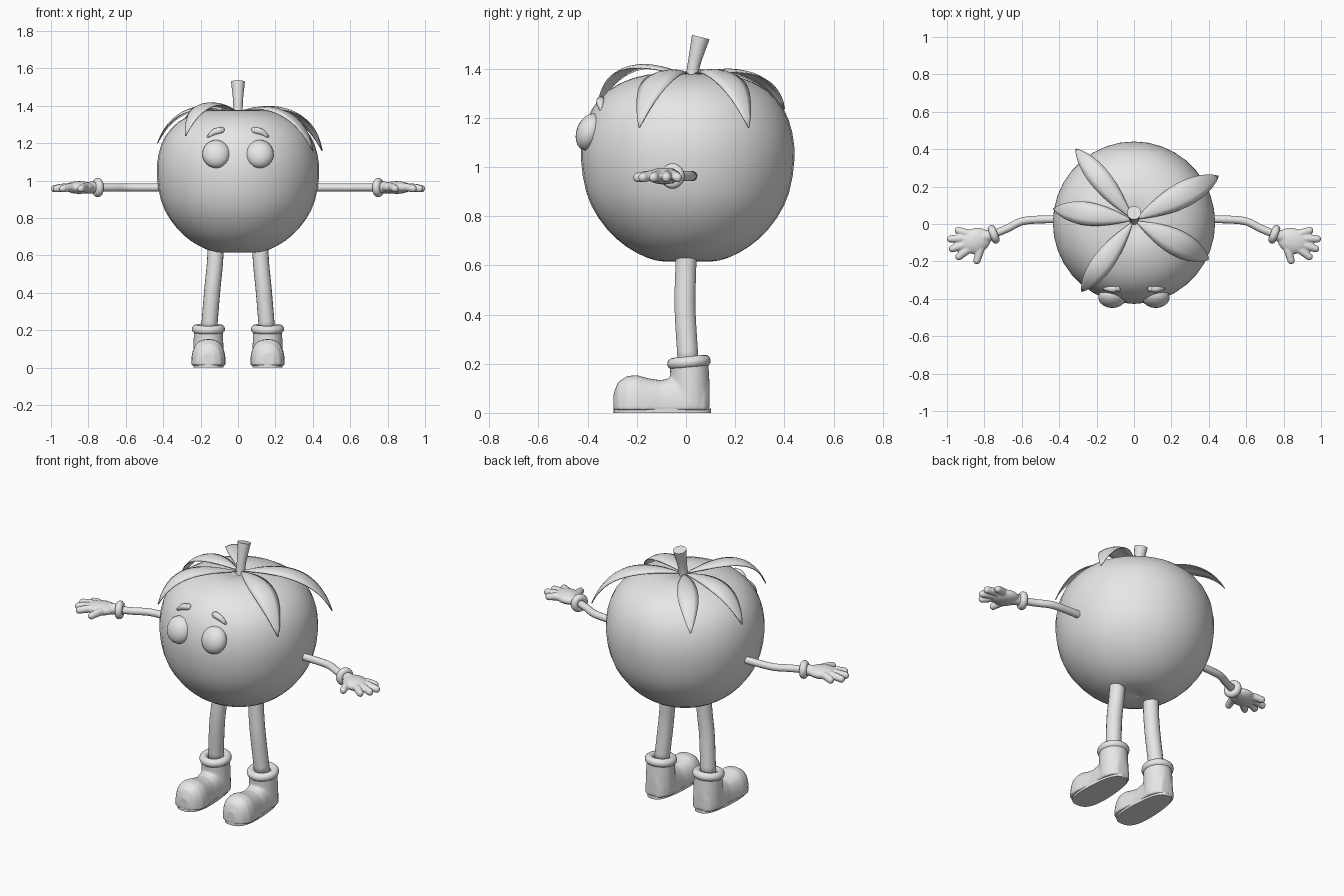
import bpy, bmesh, math
from mathutils import Vector, Matrix

if "Cube" in bpy.data.objects:
    bpy.data.objects.remove(bpy.data.objects["Cube"])

GREY = bpy.data.materials.new("plain_grey")
GREY.diffuse_color = (0.8, 0.8, 0.8, 1)
GREY.use_nodes = True
GREY.node_tree.nodes["Principled BSDF"].inputs["Base Color"].default_value = GREY.diffuse_color


def finish(name, bm, mirror=False, voxel=0.0, smooth_iter=0, solid=0.0, angle=None):
    bmesh.ops.remove_doubles(bm, verts=bm.verts, dist=1e-5)
    bmesh.ops.recalc_face_normals(bm, faces=bm.faces)
    for f in bm.faces:
        f.smooth = True
    me = bpy.data.meshes.new(name)
    bm.to_mesh(me)
    bm.free()
    me.materials.append(GREY)
    ob = bpy.data.objects.new(name, me)
    bpy.context.collection.objects.link(ob)
    if angle:
        bpy.context.view_layer.objects.active = ob
        ob.select_set(True)
        bpy.ops.object.shade_smooth_by_angle(angle=math.radians(angle))
        ob.select_set(False)
    if voxel:
        m = ob.modifiers.new("blend", 'REMESH')
        m.mode, m.voxel_size, m.use_smooth_shade = 'VOXEL', voxel, True
    if smooth_iter:
        m = ob.modifiers.new("soften", 'SMOOTH')
        m.factor, m.iterations = 0.5, smooth_iter
    if solid:
        m = ob.modifiers.new("thickness", 'SOLIDIFY')
        m.thickness, m.offset = solid, 0
    if mirror:
        ob.modifiers.new("mirror", 'MIRROR')
    return ob


def spline(pts, steps):
    """Catmull-Rom samples through points of any dimension."""
    p = [Vector(q) for q in pts]
    p = [2 * p[0] - p[1]] + p + [2 * p[-1] - p[-2]]
    out = []
    for i in range(1, len(p) - 2):
        a, b, c, d = p[i - 1:i + 3]
        for s in range(steps):
            t = s / steps
            out.append(0.5 * (2 * b + (c - a) * t + (2 * a - 5 * b + 4 * c - d) * t * t
                              + (3 * b - a - 3 * c + d) * t ** 3))
    return out + [p[-2]]


def skin(bm, rings, cap=True):
    """Bridge consecutive closed rings of coordinates."""
    vs = [[bm.verts.new(c) for c in r] for r in rings]
    n = len(vs[0])
    for a, b in zip(vs, vs[1:]):
        for k in range(n):
            bm.faces.new((a[k], a[(k + 1) % n], b[(k + 1) % n], b[k]))
    if cap:
        bm.faces.new(vs[0][::-1])
        bm.faces.new(vs[-1])


def lathe(bm, prof, n, mat=Matrix()):
    skin(bm, [[mat @ Vector((r * math.cos(k * math.tau / n), r * math.sin(k * math.tau / n), z))
               for k in range(n)] for r, z in prof], cap=False)


def ball(bm, centre, size, rot=Matrix(), seg=24):
    mat = Matrix.Translation(centre) @ rot @ Matrix.Diagonal((*size, 1))
    bmesh.ops.create_uvsphere(bm, u_segments=seg, v_segments=seg // 2, radius=1, matrix=mat)


def tube(bm, pts, radii, n=14, steps=4, round_ends=False):
    path = spline([(*p, r) for p, r in zip(pts, radii)], steps)
    cs = [Vector(q[:3]) for q in path]
    rings = []
    for i, c in enumerate(cs):
        d = (cs[min(i + 1, len(cs) - 1)] - cs[max(i - 1, 0)]).normalized()
        ref = Vector((0, 1, 0)) if abs(d.z) > 0.7 else Vector((0, 0, 1))
        u = d.cross(ref).normalized()
        v = d.cross(u)
        rings.append([c + path[i][3] * (u * math.cos(k * math.tau / n) + v * math.sin(k * math.tau / n))
                      for k in range(n)])
    skin(bm, rings)
    if round_ends:
        for c, q in ((cs[0], path[0]), (cs[-1], path[-1])):
            ball(bm, c, [q[3]] * 3, seg=12)


def torus(bm, centre, axis, big, small):
    mat = Matrix.Translation(centre) @ Vector((0, 0, 1)).rotation_difference(Vector(axis)).to_matrix().to_4x4()
    lathe(bm, [(big + small * math.cos(a * math.tau / 12), small * math.sin(a * math.tau / 12))
               for a in range(13)], 28, mat)


# Round fruit body with dimples at both poles
bm = bmesh.new()
body_profile = [(0, .632), (.06, .617), (.13, .62), (.21, .652), (.29, .708), (.363, .793), (.412, .895),
                (.434, 1.03), (.425, 1.14), (.39, 1.235), (.32, 1.313), (.22, 1.362), (.11, 1.378), (0, 1.35)]
lathe(bm, spline(body_profile, 2), 36, Matrix.Translation((0, .007, 0)))
finish("body", bm)

# Stem leaning backwards and flaring at its top
bm = bmesh.new()
tube(bm, [(0, .02, 1.34), (0, .033, 1.42), (0, .06, 1.528)], [.026, .026, .037], 16)
finish("stem", bm, angle=40)

# Five arched leaves: tip x, y, z, arch height, half width
leaves = [(-.31, .40, 1.235, 1.425, .055), (-.43, .08, 1.2, 1.43, .06), (-.28, -.36, 1.24, 1.49, .055),
          (.40, -.19, 1.16, 1.425, .066), (.45, .255, 1.16, 1.435, .066)]
for i, (tx, ty, tz, arch, half) in enumerate(leaves):
    bm = bmesh.new()
    base = Vector((0, .02, 0))
    out = Vector((tx, ty, 0)) - base
    side = Vector((-out.y, out.x, 0)).normalized()
    rows = []
    for s in range(17):
        t = s / 16
        w0, w1, w2, w3 = (1 - t) ** 3, 3 * t * (1 - t) ** 2, 3 * t * t * (1 - t), t ** 3
        c = base + out * (.03 * w0 + .35 * w1 + .8 * w2 + w3)
        c.z = 1.37 * w0 + 1.415 * w1 + arch * w2 + tz * w3
        w = .002 + half * math.sin(math.pi * t ** 1.1) ** .9 if 0 < s < 16 else .002
        rows.append([bm.verts.new(c + side * w * j - Vector((0, 0, .25 * w * j * j)))
                     for j in (-1, -.5, 0, .5, 1)])
    for a, b in zip(rows, rows[1:]):
        for k in range(4):
            bm.faces.new((a[k], a[k + 1], b[k + 1], b[k]))
    finish(f"leaf_{i + 1}", bm, solid=.005)

# Eyes pressed into the body
bm = bmesh.new()
ball(bm, (.116, -.392, 1.142), (.075, .053, .078), Matrix.Rotation(math.radians(-21), 4, 'X'))
finish("eyes", bm, mirror=True)

# Eyebrows, thicker at the inner end
bm = bmesh.new()
tube(bm, [(.157, -.345, 1.236), (.125, -.348, 1.26), (.09, -.345, 1.268)], [.009, .017, .019], 12, 4, True)
finish("eyebrows", bm, mirror=True)

# Arms
bm = bmesh.new()
tube(bm, [(.38, .026, .963), (.5, .024, .963), (.6, .014, .963), (.68, -.025, .963), (.77, -.062, .963)],
     [.021] * 5)
finish("arms", bm, mirror=True)

# Glove cuffs
bm = bmesh.new()
torus(bm, (.75, -.055, .963), (.93, -.37, 0), .031, .021)
finish("glove_cuffs", bm, mirror=True)

# Gloved hands: palm, wrist, four fingers and a thumb blended together
bm = bmesh.new()
ball(bm, (.848, -.09, .963), (.085, .068, .034), Matrix.Rotation(math.radians(-22), 4, 'Z'))
tube(bm, [(.75, -.054, .963), (.79, -.066, .963), (.84, -.08, .96)], [.03, .032, .03], 14, 4, True)
fingers = [((.86, -.06), (.94, -.035)), ((.87, -.075), (.981, -.08)), ((.87, -.1), (.972, -.132)),
           ((.86, -.115), (.937, -.175)), ((.81, -.1), (.84, -.196))]
for (ax, ay), (bx, by) in fingers:
    tube(bm, [(ax, ay, .962), ((ax + bx) / 2, (ay + by) / 2, .964), (bx, by, .957)],
         [.023, .022, .02], 12, 3, True)
finish("hands", bm, mirror=True, voxel=.005, smooth_iter=3)

# Legs
bm = bmesh.new()
tube(bm, [(.118, .002, .66), (.124, -.002, .55), (.137, -.004, .42), (.156, .01, .19)], [.043] * 4, 18)
finish("legs", bm, mirror=True)

# Boots: lofted foot sections (y, half width, height) plus an ankle shaft
BX = .158
bm = bmesh.new()
sections = [(-.294, .035, .08), (-.277, .067, .125), (-.24, .089, .15), (-.2, .093, .154), (-.15, .086, .14),
            (-.1, .078, .133), (-.04, .077, .15), (.03, .079, .15), (.075, .062, .15), (.095, .035, .14)]
skin(bm, [[(BX + w * math.copysign(abs(math.cos(a * math.pi / 14)) ** .8, 7 - a), y,
            .012 + (h - .012) * math.sin(a * math.pi / 14) ** .75)
           for a in range(15)] for y, w, h in sections])
tube(bm, [(BX, .016, .03), (BX, .016, .12), (BX, .012, .215)], [.081, .08, .078], 28)
finish("boots", bm, mirror=True, voxel=.007, smooth_iter=6)

# Rolled boot tops, tilted up at the heel
bm = bmesh.new()
torus(bm, (BX, .012, .206), (0, -.1, 1), .065, .024)
finish("boot_cuffs", bm, mirror=True)

# Flat soles
bm = bmesh.new()
outline = []
for k in range(40):
    a = k * math.tau / 40
    s, c = math.sin(a), math.cos(a)
    w = abs(s) ** .75 * (.09 + .01 * c - .011 * s * s)
    outline.append((BX + math.copysign(w, s), -.097 - .198 * c))
skin(bm, [[(x, y, z) for x, y in outline] for z in (0, .018)])
finish("soles", bm, mirror=True, angle=40)
